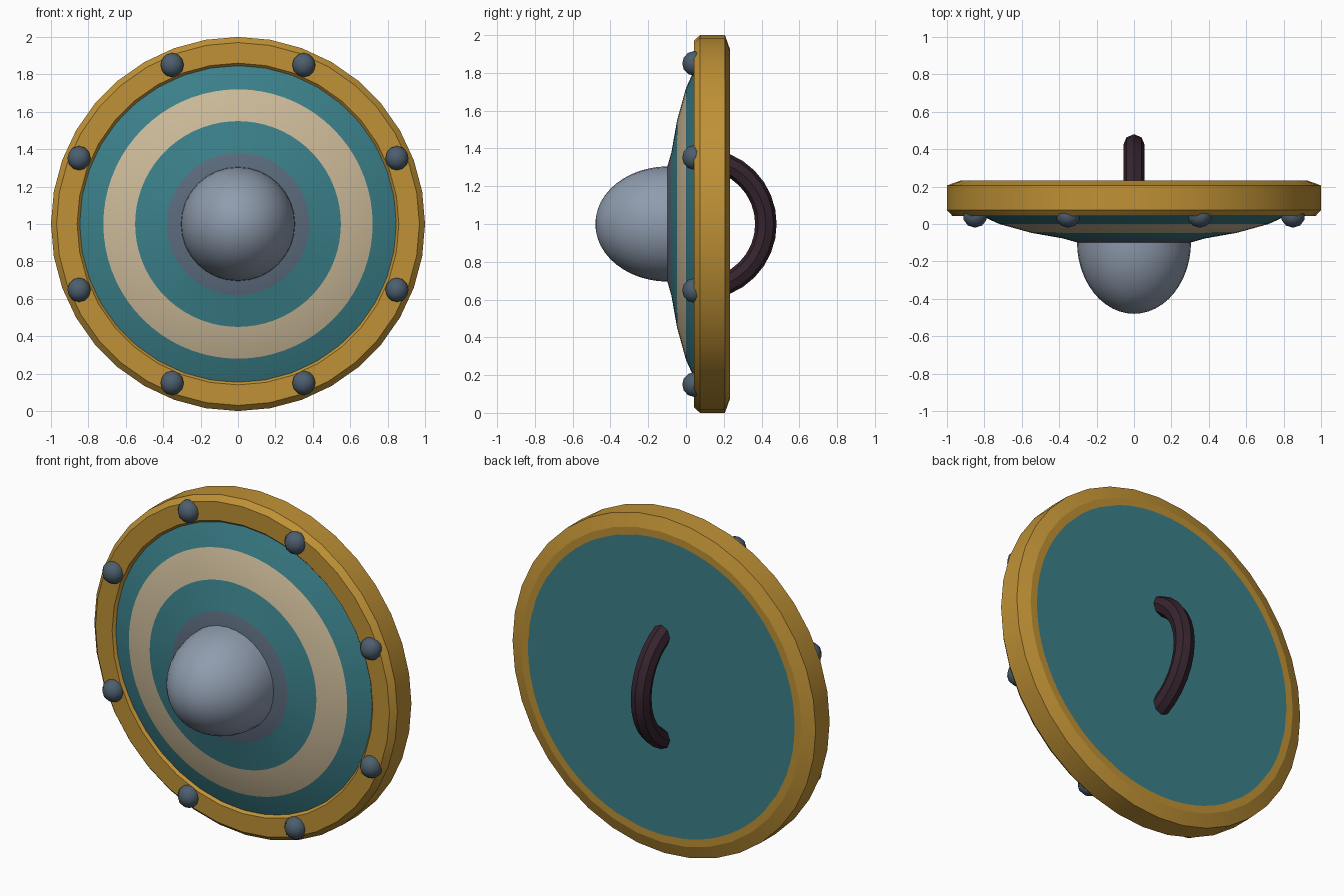
import bpy, bmesh, math
from mathutils import Vector

if "Cube" in bpy.data.objects:
    bpy.data.objects.remove(bpy.data.objects["Cube"])

CENTRE_Z = 1.0


def srgb(r, g, b):
    return tuple(c / 12.92 if c <= 0.04045 else ((c + 0.055) / 1.055) ** 2.4
                 for c in (r, g, b)) + (1.0,)


def material(name, *rgb):
    m = bpy.data.materials.new(name)
    m.diffuse_color = srgb(*rgb)
    m.use_nodes = True
    m.node_tree.nodes["Principled BSDF"].inputs["Base Color"].default_value = m.diffuse_color
    return m


gold = material("gold", 0.75, 0.57, 0.21)
teal = material("teal", 0.23, 0.50, 0.54)
tan = material("tan", 0.80, 0.73, 0.60)
steel = material("steel", 0.56, 0.61, 0.68)
ring_grey = material("ring grey", 0.36, 0.42, 0.49)
rivet_grey = material("rivet grey", 0.30, 0.37, 0.43)
grip_brown = material("grip brown", 0.21, 0.14, 0.18)


def finish(bm, name, mats, angle=30):
    bmesh.ops.remove_doubles(bm, verts=bm.verts, dist=1e-5)
    bmesh.ops.recalc_face_normals(bm, faces=bm.faces)
    mesh = bpy.data.meshes.new(name)
    bm.to_mesh(mesh)
    bm.free()
    for m in mats:
        mesh.materials.append(m)
    obj = bpy.data.objects.new(name, mesh)
    bpy.context.collection.objects.link(obj)
    bpy.ops.object.select_all(action='DESELECT')
    obj.select_set(True)
    bpy.context.view_layer.objects.active = obj
    bpy.ops.object.shade_smooth_by_angle(angle=math.radians(angle))
    return obj


def lathe(name, profile, segments, mats, bands=None, closed=False, angle=30):
    """Spin (radius, y) points about the y axis; bands gives a material per strip."""
    bm = bmesh.new()
    rings = []
    for r, y in profile:
        if r == 0:
            rings.append([bm.verts.new((0, y, CENTRE_Z))] * segments)
        else:
            rings.append([bm.verts.new((r * math.sin(a), y, CENTRE_Z + r * math.cos(a)))
                          for a in (math.tau * i / segments for i in range(segments))])
    pairs = list(zip(rings, rings[1:]))
    if closed:
        pairs.append((rings[-1], rings[0]))
    for k, (p, q) in enumerate(pairs):
        for i in range(segments):
            j = (i + 1) % segments
            corners = list(dict.fromkeys((p[i], p[j], q[j], q[i])))
            bm.faces.new(corners).material_index = bands[k] if bands else 0
    return finish(bm, name, mats, angle)


# Domed board with painted rings and a flat back
lathe("board",
      [(0, -0.10), (0.30, -0.10), (0.38, -0.077), (0.55, -0.047), (0.72, 0.0),
       (0.84, 0.055), (0.88, 0.07), (0.88, 0.233), (0, 0.233)],
      72, [teal, tan, ring_grey], [2, 2, 0, 1, 0, 0, 0, 0])

# Bevelled metal rim
lathe("rim",
      [(0.83, 0.075), (0.86, 0.042), (0.97, 0.042), (1.0, 0.074),
       (1.0, 0.206), (0.925, 0.233), (0.88, 0.233), (0.83, 0.20)],
      36, [gold], closed=True, angle=15)

# Central boss
steps = 12
lathe("boss",
      [(0.305 * math.cos(t), -0.095 - 0.385 * math.sin(t))
       for t in (math.pi / 2 * i / steps for i in range(steps))] + [(0, -0.48)],
      32, [steel])

# Rivets around the rim
for n in range(8):
    a = math.tau * (n + 0.5) / 8
    bm = bmesh.new()
    bmesh.ops.create_uvsphere(bm, u_segments=10, v_segments=6, radius=0.065)
    bmesh.ops.scale(bm, vec=(1, 0.95, 1), verts=bm.verts)
    bmesh.ops.translate(bm, verts=bm.verts, vec=(
        0.92 * math.sin(a), 0.042, CENTRE_Z + 0.92 * math.cos(a)))
    finish(bm, f"rivet_{n + 1}", [rivet_grey], 40)

# Arched hand grip: half ring with an eight-sided section
bm = bmesh.new()
loops = []
for i in range(17):
    a = math.pi * i / 16
    out = Vector((0, math.sin(a), math.cos(a)))
    loop = []
    for k in range(8):
        b = math.tau * k / 8
        p = Vector((0, 0.08, CENTRE_Z)) + out * (0.343 + 0.057 * math.cos(b))
        p.x = 0.057 * math.sin(b)
        loop.append(bm.verts.new(p))
    loops.append(loop)
for p, q in zip(loops, loops[1:]):
    for k in range(8):
        bm.faces.new((p[k], p[(k + 1) % 8], q[(k + 1) % 8], q[k]))
bm.faces.new(loops[0])
bm.faces.new(loops[-1])
finish(bm, "hand_grip", [grip_brown], 30)
